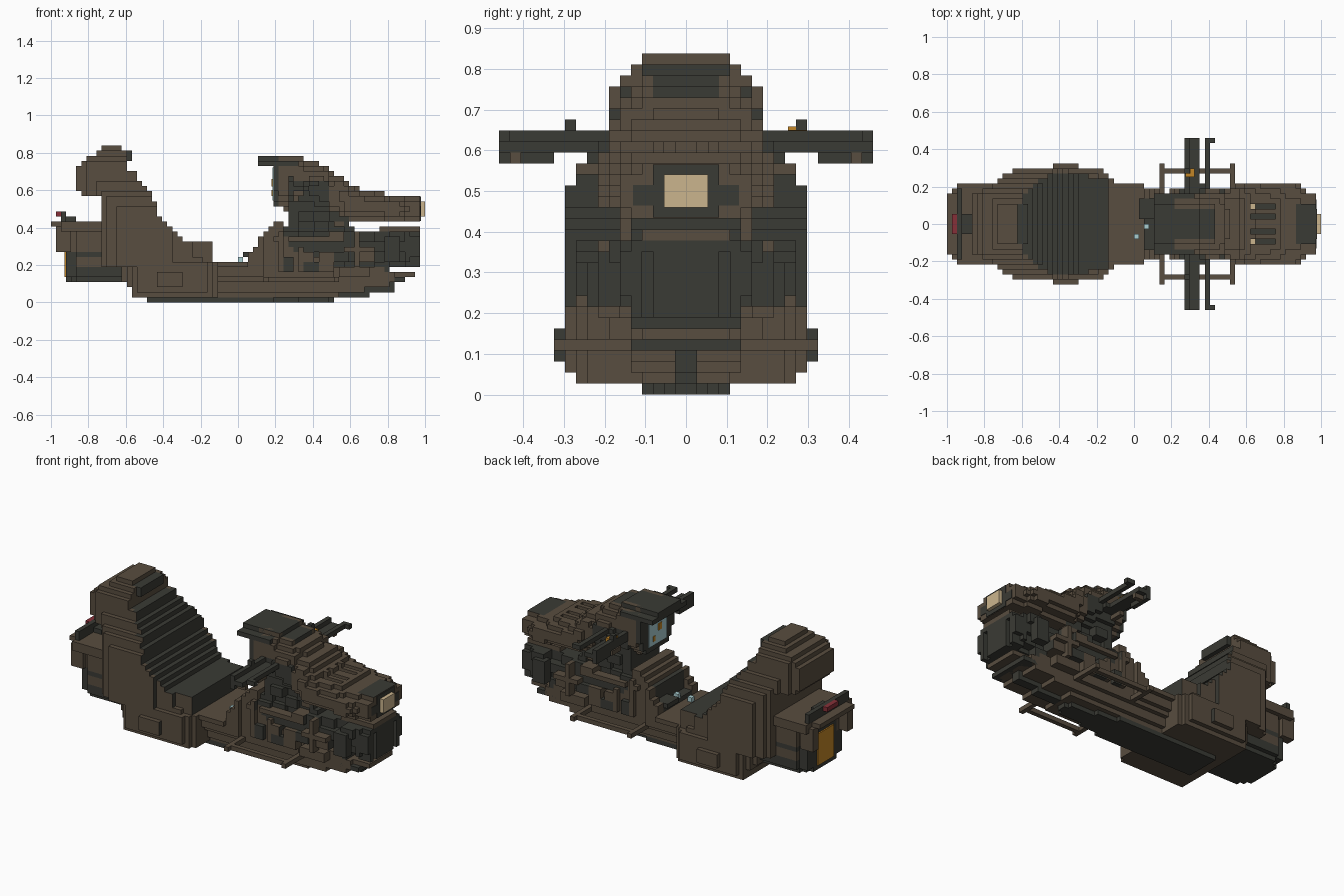
import bpy, bmesh, math

V = 2 / 74  # block size: the bike is 74 blocks long
COLOURS = {
    "brown": (0.098, 0.074, 0.050), "charcoal": (0.042, 0.043, 0.035),
    "cream": (0.60, 0.46, 0.27), "red": (0.24, 0.03, 0.04),
    "orange": (0.55, 0.24, 0.02), "pale_blue": (0.40, 0.62, 0.64),
}
MATS, IDX = [], {}
for n, c in COLOURS.items():
    m = bpy.data.materials.new(n)
    m.diffuse_color = (*c, 1)
    IDX[n] = len(MATS)
    MATS.append(m)

DIRS = {
    (1, 0, 0): [(1, 0, 0), (1, 1, 0), (1, 1, 1), (1, 0, 1)],
    (-1, 0, 0): [(0, 0, 0), (0, 0, 1), (0, 1, 1), (0, 1, 0)],
    (0, 1, 0): [(0, 1, 0), (0, 1, 1), (1, 1, 1), (1, 1, 0)],
    (0, -1, 0): [(0, 0, 0), (1, 0, 0), (1, 0, 1), (0, 0, 1)],
    (0, 0, 1): [(0, 0, 1), (1, 0, 1), (1, 1, 1), (0, 1, 1)],
    (0, 0, -1): [(0, 0, 0), (0, 1, 0), (1, 1, 0), (1, 0, 0)],
}


def lerp(pts, t):
    """Piecewise-linear profile lookup."""
    if t <= pts[0][0]:
        return pts[0][1]
    for (a, p), (b, q) in zip(pts, pts[1:]):
        if t <= b:
            return p + (q - p) * (t - a) / (b - a)
    return pts[-1][1]


def blocks(name, inside, colour):
    """Fill a solid with blocks and keep its outer faces. colour(x, y, z, normal) -> name."""
    cells = {(i, j, k) for i in range(-37, 37) for j in range(-18, 18) for k in range(32)
             if inside((i + .5) * V, abs(j + .5) * V, (k + .5) * V)}
    bm, verts = bmesh.new(), {}

    def vert(p):
        if p not in verts:
            verts[p] = bm.verts.new([a * V for a in p])
        return verts[p]
    for (i, j, k) in cells:
        for d, corners in DIRS.items():
            if (i + d[0], j + d[1], k + d[2]) not in cells:
                f = bm.faces.new([vert((i + a, j + b, k + c)) for a, b, c in corners])
                f.material_index = IDX[colour((i + .5) * V, abs(j + .5) * V, (k + .5) * V, d)]
    finish(name, bm)


def finish(name, bm):
    me = bpy.data.meshes.new(name)
    bm.to_mesh(me)
    bm.free()
    for m in MATS:
        me.materials.append(m)
    bpy.context.collection.objects.link(bpy.data.objects.new(name, me))


def boxes(name, colour, *spans, mirror=False, snap=True):
    """Boxes given as (x0, x1, y0, y1, z0, z1), snapped to the block grid."""
    bm = bmesh.new()
    for s in spans:
        if snap:
            s = [round(a / V) * V for a in s]
        for side in ((1, -1) if mirror else (1,)):
            y0, y1 = sorted((s[2] * side, s[3] * side))
            r = bmesh.ops.create_cube(bm, size=1)
            for v in r["verts"]:
                v.co = (s[0] if v.co.x < 0 else s[1], y0 if v.co.y < 0 else y1,
                        s[4] if v.co.z < 0 else s[5])
    for f in bm.faces:
        f.material_index = IDX[colour]
    finish(name, bm)


def plain(c):
    return lambda x, y, z, n: c


# Hull with wide side pods at the back, a raised floor and a narrow front
HULL_W = [(-.60, .21), (-.56, .27), (-.5, .297), (-.16, .297), (-.12, .25), (.03, .245),
          (.05, .2), (.13, .19), (.16, .155), (.5, .15), (.86, .12)]
HULL_Z = [(.03, .25), (.07, .297), (.2, .297), (.24, .27), (.3, .27)]
HULL_VEE = [(.03, .10), (.11, .16), (.2, .21), (.25, .25)]
HULL_BOT = [(-.6, .11), (-.55, .03), (.53, .03), (.56, .06), (.68, .06), (.70, .085), (.81, .09), (.86, .11)]
HULL_TOP = [(-.62, .3), (-.30, .25), (-.14, .22), (-.13, .215), (.04, .215), (.06, .27), (.19, .42), (.24, .43),
            (.27, .3), (.5, .2), (.86, .17)]


def in_hull(x, y, z):
    if not (-.62 < x < .86 and lerp(HULL_BOT, x) < z < lerp(HULL_TOP, x)):
        return False
    if .03 < x < .12 and y < .13 and z > .243:
        return False  # footwell
    if x > -.1 and y > lerp(HULL_VEE, z):
        return False
    return y < min(lerp(HULL_W, x), lerp(HULL_Z, z))


blocks("hull", in_hull,
       lambda x, y, z, n: "charcoal" if .03 < x < .14 and y < .13 and z > .21 else "brown")
KEEL = [(-.49, .13), (-.2, .108), (.1, .108), (.5, .04)]
blocks("keel", lambda x, y, z: -.49 < x < .51 and z < .03 and y < lerp(KEEL, x) and y < .108, plain("charcoal"))
boxes("keel_fin", "charcoal", (.49, .51, -.027, .027, .0, .06), (.51, .70, -.027, .027, .03, .09),
      (.65, .84, -.027, .027, .06, .11))
blocks("pod_bulge", lambda x, y, z: -.43 < x < -.29 and .27 < y < .325 and .081 < z < .165,
       lambda x, y, z, n: "charcoal" if n[0] > 0 else "brown")

# Seat: tall backrest shell with dark padded front
SEAT_F = [(.25, -.14), (.325, -.14), (.335, -.30), (.36, -.33), (.43, -.385), (.48, -.43), (.55, -.45),
          (.60, -.48), (.65, -.52), (.70, -.56), (.72, -.59), (.81, -.60), (.84, -.62)]
SEAT_R = [(.25, -.73), (.57, -.73), (.58, -.835), (.61, -.865), (.73, -.865), (.755, -.835), (.785, -.78),
          (.81, -.75), (.84, -.70)]
SEAT_Z = [(.25, .297), (.50, .297), (.56, .26), (.6, .21), (.7, .19), (.76, .185), (.785, .16), (.81, .13), (.84, .108)]
SEAT_X = [(-.865, .15), (-.77, .20), (-.73, .24), (-.66, .28), (-.6, .297), (-.38, .297), (-.32, .262), (-.14, .25)]
PAD_Y = [(-.62, .1), (-.56, .19), (-.47, .25), (-.4, .275), (-.3, .275), (-.14, .25)]


def pad(x, y, z, n):
    if n[2] > 0 and x > -.62 and y < lerp(PAD_Y, x) or n[0] > 0 and x > -.6 and z < .8:
        return "charcoal"
    return "brown"


blocks("seat",
       lambda x, y, z: .2 < z < .84 and lerp(SEAT_R, z) < x < lerp(SEAT_F, z)
       and y < min(lerp(SEAT_Z, z), lerp(SEAT_X, x)), pad)
boxes("head_pad", "charcoal", (-.63, -.57, -.108, .108, .755, .81))

# Tail box, shelf and rear light
blocks("tail",
       lambda x, y, z: -.92 < x < -.58 and (.11 if x > -.89 else .13) < z < .40
       and y < (.2 if z > .27 else .19) - (.03 if x < -.87 else 0) - .2 * max(0, .2 - z),
       lambda x, y, z, n: "charcoal" if z < .27 and not (-.86 < x < -.66 and .19 < z < .24) or
       (n[0] < 0 and y < .11) else "brown")
boxes("tail_shelf", "brown", (-1, -.70, -.165, .165, .405, .432), (-.95, -.72, -.21, .21, .38, .432))
boxes("tail_shelf_lip", "brown", (-.973, -.9, .135, .19, .27, .405), mirror=True)
boxes("tail_light_mount", "charcoal", (-.946, -.92, -.19, .19, .432, .486), (-.92, -.86, -.06, .06, .432, .46))
boxes("tail_light", "red", (-.973, -.946, -.054, .054, .459, .486))
boxes("tail_frame", "charcoal", (-.92, -.87, -.108, .108, .11, .35))
boxes("tail_panel", "orange", (-.927, -.919, -.075, .075, .135, .325), snap=False)

# Engine: dark blocky machinery with deep gaps and brown cover plates
ENG_TOP = [(.22, .36), (.28, .43), (.58, .43), (.62, .39), (.95, .385)]
ENG_BOT = [(.2, .1), (.75, .1), (.78, .16), (.84, .19), (.97, .2)]
ENG_W = [(.1, .12), (.2, .17), (.27, .20), (.34, .20), (.4, .165)]


def relief(x, z):
    a, b = int(x / V) // 3, int(z / V) // 2
    return (a * 7 + b * 13 + a * b * 5) % 4


blocks("engine",
       lambda x, y, z: .2 < x < .97 and lerp(ENG_BOT, x) < z < lerp(ENG_TOP, x)
       and y < lerp(ENG_W, z) - .04 * (x > .93) - .028 * relief(x, z) * (x < .93)
       and not (x > .94 and .07 < y < .10 and .2 < z < .34),
       lambda x, y, z, n: "brown" if x < .76 and relief(x, z) == 0 and n[0] <= 0 or z < .13 else "charcoal")
boxes("engine_side_cover", "brown", (.22, .46, .13, .17, .12, .16), (.22, .25, .13, .19, .16, .38),
      (.32, .35, .13, .19, .16, .3), (.43, .51, .13, .19, .16, .27), (.54, .7, .13, .19, .135, .19),
      (.27, .5, .13, .19, .32, .36), (.57, .73, .16, .215, .27, .30), (.62, .65, .16, .215, .2, .38), mirror=True)
boxes("engine_side_port", "charcoal", (.25, .31, .13, .19, .17, .23), (.35, .43, .13, .19, .17, .22),
      (.51, .60, .13, .19, .22, .27), (.78, .86, .17, .215, .22, .36), mirror=True)
boxes("front_plate", "brown", (.76, .973, -.108, .108, .378, .405), (.81, .946, -.108, .108, .135, .165))
boxes("front_underplate", "charcoal", (.76, .90, -.135, .135, .11, .135))

# Steering neck joining engine and cowl
blocks("neck", lambda x, y, z: .27 < x < .60 and .36 < z < .52 and y < .165 - .02 * relief(x, z)
       and x < .62 - .5 * abs(z - .43), plain("charcoal"))
boxes("neck_cover", "brown", (.51, .595, -.135, .135, .405, .432))

# Front cowl
COWL_TOP = [(.2, .785), (.34, .785), (.36, .76), (.42, .755), (.48, .725), (.5, .69), (.56, .68), (.58, .65),
            (.62, .62), (.68, .60), (.78, .592), (.81, .565), (.97, .565)]
COWL_BOT = [(.19, .52), (.28, .49), (.45, .48), (.56, .44), (.6, .432), (.97, .432)]
COWL_W = [(.2, .16), (.35, .175), (.5, .19), (.58, .21), (.87, .215), (.90, .18), (.97, .165)]


def vent(x, y):
    return .62 < x < .76 and (.027 < y < .054 or .081 < y < .108)


def in_cowl(x, y, z):
    lo, hi = lerp(COWL_BOT, x), lerp(COWL_TOP, x)
    if not (.19 < x < .973 and lo < z < hi) or (vent(x, y) and z > .567):
        return False
    t = (z - lo) / (hi - lo) * 2 - 1
    return y < lerp(COWL_W, x) * (1 - abs(t) ** 3 * .55)


def cowl_colour(x, y, z, n):
    if x < .43 and y < .081 and (n[2] > 0 or z > .73) or x > .86 and y < .108 and n[2] > 0:
        return "charcoal"
    if vent(x, y) and n[2] > 0 or x < .22 or .28 < x < .48 and z < .66 and (y > .1 or n[2] < 0):
        return "charcoal"
    return "brown"


blocks("cowl", in_cowl, cowl_colour)
boxes("dash_hood", "charcoal", (.108, .34, -.108, .108, .757, .785), (.108, .32, -.16, .16, .73, .757))
boxes("dash_frame", "charcoal", (.19, .22, -.12, .12, .52, .73))
boxes("dash_screen", "pale_blue", (.184, .19, -.085, .085, .545, .72), snap=False)
boxes("dash_gauges", "orange", (.18, .184, -.03, 0, .62, .66), (.18, .184, .03, .05, .57, .60), snap=False)
boxes("vent_lights", "cream", (.62, .649, .081, .108, .56, .576), mirror=True, snap=False)

# Headlamp
boxes("headlamp_frame", "charcoal", (.94, .978, -.081, .081, .435, .565), (.94, .976, -.13, .13, .465, .515), snap=False)
boxes("headlamp", "cream", (.96, 1, -.054, .054, .459, .541))

# Handlebars, levers and switches
boxes("handlebar", "charcoal", (.27, .30, .1, .46, .595, .65), (.30, .34, .1, .46, .595, .625),
      (.27, .30, .325, .46, .568, .6), mirror=True)
boxes("lever", "charcoal", (.378, .405, .1, .46, .62, .65), (.405, .432, .43, .46, .62, .65),
      (.34, .38, .19, .22, .60, .625), (.27, .30, .27, .297, .65, .675), mirror=True)
boxes("grip_trim", "brown", (.30, .34, .405, .43, .568, .6), (.30, .33, .19, .27, .535, .57), mirror=True)
boxes("switch", "orange", (.276, .30, .25, .27, .648, .658), (.30, .324, .25, .297, .622, .65), snap=False)

# Foot rails
boxes("foot_rail", "brown", (.135, .53, .27, .297, .108, .135), (.135, .165, .13, .325, .108, .135),
      (.51, .535, .13, .325, .108, .135), mirror=True)

# Floor pedals
boxes("pedal", "pale_blue", (0, .027, -.081, -.054, .22, .25), (.054, .081, -.027, 0, .243, .27))
boxes("pedal_bracket", "charcoal", (.03, .12, .03, .135, .24, .27))
